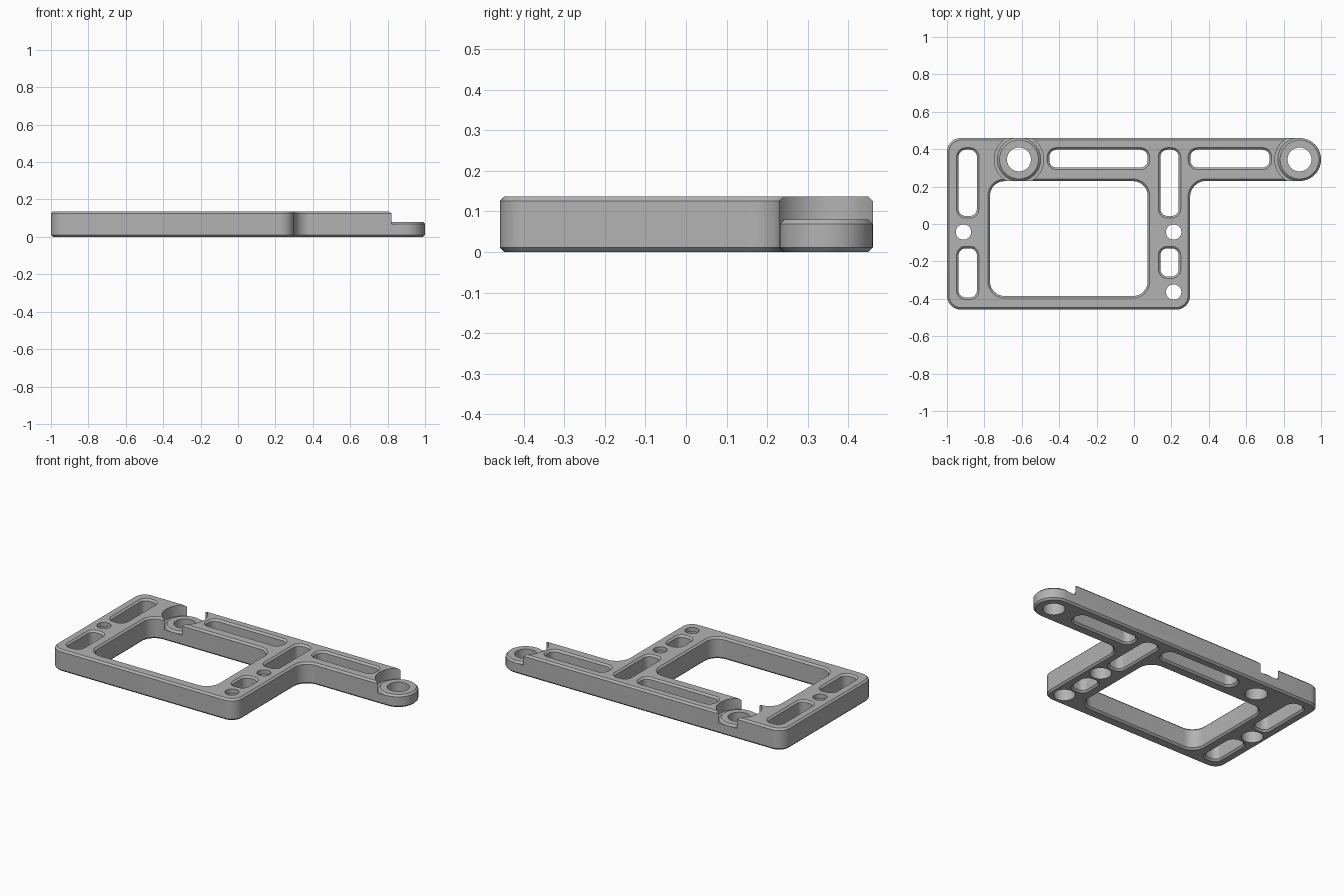
import bpy
import bmesh
from math import cos, sin, pi, tan
from mathutils import Vector

H = 0.137       # full thickness
C = 0.011       # chamfer size
ARM_Y = 0.345   # centre line of the rear arm
LUG_R = 0.115
LUGS = [(0.885, ARM_Y), (-0.615, ARM_Y)]

cube = bpy.data.objects.get("Cube")
if cube:
    bpy.data.objects.remove(cube)

grey = bpy.data.materials.new("plain grey")
grey.use_nodes = True
grey.diffuse_color = (0.45, 0.45, 0.45, 1)
grey.node_tree.nodes["Principled BSDF"].inputs["Base Color"].default_value = grey.diffuse_color


def rounded(corners, steps=10):
    """Counter-clockwise polygon from (x, y, radius) corners."""
    out = []
    for i, (x, y, r) in enumerate(corners):
        p = Vector((x, y))
        a = (Vector(corners[i - 1][:2]) - p).normalized()
        b = (Vector(corners[(i + 1) % len(corners)][:2]) - p).normalized()
        reach = r / tan(a.angle(b) / 2)
        centre = p + (a + b) * reach
        for k in range(steps + 1):
            t = k / steps * pi / 2
            out.append(centre - b * r * cos(t) - a * r * sin(t))
    return out


def box(x0, x1, y0, y1, r):
    return rounded([(x0, y0, r), (x1, y0, r), (x1, y1, r), (x0, y1, r)])


def circle(x, y, r, n=64):
    return [Vector((x + r * cos(2 * pi * k / n), y + r * sin(2 * pi * k / n))) for k in range(n)]


def grow(points, d):
    """Offset a polygon outward by d."""
    out = []
    for i, p in enumerate(points):
        a = (p - points[i - 1]).normalized()
        b = (points[(i + 1) % len(points)] - p).normalized()
        na, nb = Vector((a.y, -a.x)), Vector((b.y, -b.x))
        out.append(p + (na + nb) * d / (1 + na.dot(nb)))
    return out


def loft(name, rings):
    """Closed solid through (points, z) rings."""
    bm = bmesh.new()
    loops = [[bm.verts.new((p.x, p.y, z)) for p in pts] for pts, z in rings]
    n = len(loops[0])
    for low, high in zip(loops, loops[1:]):
        for i in range(n):
            j = (i + 1) % n
            bm.faces.new((low[i], low[j], high[j], high[i]))
    bm.faces.new(loops[0][::-1])
    bm.faces.new(loops[-1])
    bmesh.ops.recalc_face_normals(bm, faces=bm.faces)
    mesh = bpy.data.meshes.new(name)
    bm.to_mesh(mesh)
    bm.free()
    mesh.materials.append(grey)
    obj = bpy.data.objects.new(name, mesh)
    bpy.context.collection.objects.link(obj)
    return obj


def flared(name, points):
    """Through cutter that chamfers its rim on both faces."""
    e = 0.02
    return loft(name, [(grow(points, C + e), -e), (points, C),
                       (points, H - C), (grow(points, C + e), H + e)])


# Plate with the arm, chamfered top and bottom
outline = rounded([(-1, -0.458, 0.075), (0.3, -0.458, 0.075), (0.3, ARM_Y - LUG_R, 0.085),
                   (1, ARM_Y - LUG_R, LUG_R - 0.0005), (1, 0.46, LUG_R - 0.0005),
                   (-1, 0.46, 0.075)])
plate = loft("mounting_plate", [(grow(outline, -C), 0), (outline, C),
                                (outline, H - C), (grow(outline, -C), H)])

# Window and weight-saving slots
cutters = [flared("window_cutter", box(-0.77, 0.073, -0.385, 0.229, 0.078))]
long_y, short_y = (0.043, 0.397), (-0.393, -0.13)
left_x, mid_x = (-0.938, -0.84), (0.141, 0.239)
arm_y = (0.302, 0.397)
for xs, ys in [(left_x, long_y), (left_x, short_y), (mid_x, long_y), (mid_x, (-0.28, -0.13)),
               ((-0.453, 0.073), arm_y), ((0.301, 0.725), arm_y)]:
    cutters.append(flared("slot_cutter", box(*xs, *ys, 0.038)))

# Stepped screw holes, wide from below
for x, y in [(-0.912, -0.043), (0.212, -0.043), (0.212, -0.364)]:
    small, wide = circle(x, y, 0.041), circle(x, y, 0.062)
    cutters.append(loft("screw_cutter", [(wide, -0.1), (wide, 0.11), (small, 0.11), (small, 0.3)]))

# Lug recesses with a raised seat, and their bolt holes
for x, y in LUGS:
    seat = [(LUG_R - C, 0.08), (LUG_R + 0.001, 0.068), (0.132, 0.068), (0.132, 0.3)]
    cutters.append(loft("recess_cutter", [(circle(x, y, r), z) for r, z in seat]))
    bore = circle(x, y, 0.064)
    cutters.append(loft("bolt_cutter", [(bore, -0.1), (bore, 0.3)]))

bpy.context.view_layer.objects.active = plate
for cutter in cutters:
    mod = plate.modifiers.new("cut", 'BOOLEAN')
    mod.operation = 'DIFFERENCE'
    mod.solver = 'EXACT'
    mod.object = cutter
    bpy.ops.object.modifier_apply(modifier=mod.name)
    bpy.data.objects.remove(cutter)

bpy.ops.object.select_all(action='DESELECT')
plate.select_set(True)
bpy.ops.object.shade_smooth_by_angle(angle=pi / 6)
